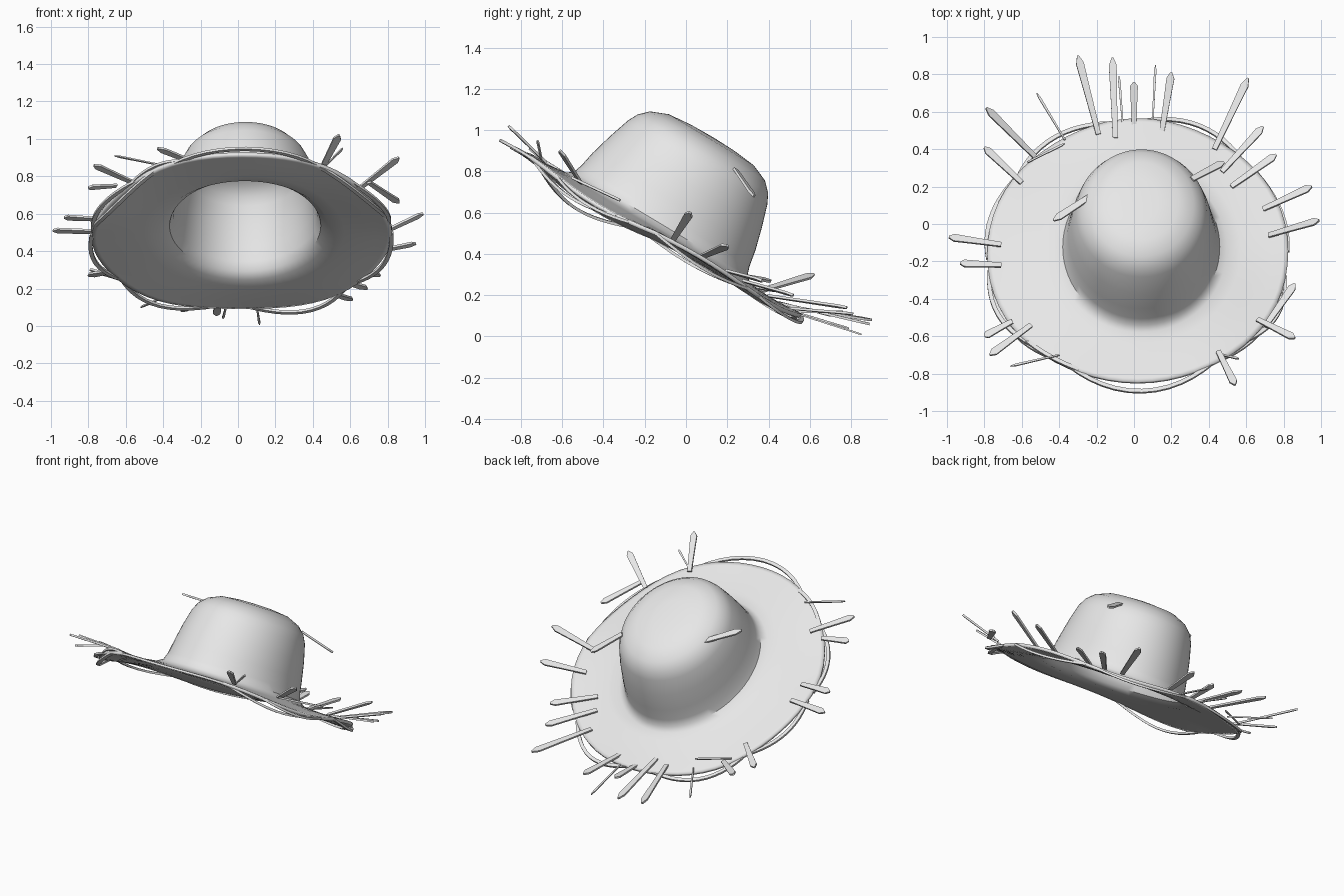
import bpy, bmesh, math
from mathutils import Vector

if "Cube" in bpy.data.objects:
    bpy.data.objects.remove(bpy.data.objects["Cube"])

straw_mat = bpy.data.materials.new("straw grey")
straw_mat.diffuse_color = (0.8, 0.8, 0.8, 1)
straw_mat.use_nodes = True
straw_mat.node_tree.nodes["Principled BSDF"].inputs["Base Color"].default_value = straw_mat.diffuse_color

# Tilted hat frame: U runs along the brim to the back, N is the crown axis
TILT = math.radians(31)
ORIGIN = Vector((0.02, -0.13, 0.51))
U = Vector((0, math.cos(TILT), -math.sin(TILT)))
N = Vector((0, math.sin(TILT), math.cos(TILT)))


def place(x, v, h):
    return ORIGIN + Vector((x, 0, 0)) + U * v + N * h


def wave(a, r):
    """Sag of the brim towards its sides, strongest at the front quarters."""
    s, c = math.cos(a), math.sin(a)
    t = max(0, (r - 0.5) / 0.31) ** 1.3
    return t * (-0.035 * s * s - 0.07 * s * s * max(0, -c) + 0.025 * s * max(0, s) + 0.012 * math.sin(5 * a))


def plane_z(y):
    return ORIGIN.z - (y - ORIGIN.y) * math.tan(TILT)


def finish(name, bm, angle=40):
    bmesh.ops.recalc_face_normals(bm, faces=bm.faces[:])
    me = bpy.data.meshes.new(name)
    bm.to_mesh(me)
    bm.free()
    me.materials.append(straw_mat)
    ob = bpy.data.objects.new(name, me)
    bpy.context.collection.objects.link(ob)
    bpy.ops.object.select_all(action='DESELECT')
    ob.select_set(True)
    bpy.context.view_layer.objects.active = ob
    bpy.ops.object.shade_smooth_by_angle(angle=math.radians(angle))
    return ob


# Crown and brim: one lofted shell (half width, half depth, height)
RINGS = [(0.10, 0.12, 0.522), (0.20, 0.24, 0.51), (0.28, 0.325, 0.475), (0.325, 0.37, 0.43),
         (0.35, 0.395, 0.38), (0.375, 0.43, 0.27), (0.392, 0.46, 0.16), (0.405, 0.475, 0.08),
         (0.42, 0.49, 0.035), (0.46, 0.52, 0.012), (0.54, 0.585, 0.004), (0.63, 0.66, 0.0),
         (0.72, 0.735, 0.0), (0.78, 0.79, 0.002), (0.805, 0.815, 0.002)]
SEG = 64
bm = bmesh.new()
top = bm.verts.new(place(0.01, -0.01, 0.525))
prev = None
for rx, ry, h in RINGS:
    shift = 0.02 * (1 - min(1, max(0, (rx - 0.4) / 0.3)))
    ring = []
    for i in range(SEG):
        a = 2 * math.pi * i / SEG
        ring.append(bm.verts.new(place(rx * math.cos(a) + shift, ry * math.sin(a) - 0.012, h + wave(a, rx))))
    for i in range(SEG):
        j = (i + 1) % SEG
        if prev:
            bm.faces.new((prev[i], ring[i], ring[j], prev[j]))
        else:
            bm.faces.new((top, ring[i], ring[j]))
    prev = ring
hat = finish("hat_shell", bm)
mod = hat.modifiers.new("thickness", 'SOLIDIFY')
mod.thickness = 0.02
mod.offset = -1


# Flat tapering straw along a list of points
def add_ribbon(bm, pts, widths, thick):
    prev = None
    for k, p in enumerate(pts):
        d = (pts[min(k + 1, len(pts) - 1)] - pts[max(k - 1, 0)]).normalized()
        side = d.cross(N).normalized()
        up = side.cross(d).normalized()
        w = widths[k] / 2
        ring = [bm.verts.new(p + side * w * a + up * thick / 2 * b)
                for a, b in ((-1, -1), (1, -1), (1, 1), (-1, 1))]
        if prev:
            for i in range(4):
                j = (i + 1) % 4
                bm.faces.new((prev[i], prev[j], ring[j], ring[i]))
        else:
            bm.faces.new(ring[::-1])
        prev = ring
    bm.faces.new(prev)


# Loose straws: base x, y, tip x, y, z
WIDE = [(-.19, .48, -.30, .90, .08), (-.10, .46, -.115, .89, .06), (0, .53, 0, .76, .12),
        (.15, .50, .20, .81, .11), (-.53, .36, -.79, .62, .30), (-.60, .22, -.80, .41, .27),
        (.43, .40, .61, .78, .14), (.47, .28, .69, .52, .20), (.52, .20, .76, .37, .27),
        (.69, .08, .95, .20, .44), (.72, -.06, .99, .02, .60), (-.71, -.11, -.99, -.07, .51),
        (-.71, -.22, -.93, -.21, .58), (-.55, -.54, -.77, -.70, .86), (-.65, -.52, -.80, -.60, .74),
        (.45, -.68, .54, -.86, 1.02), (.66, -.51, .86, -.61, .90), (.70, -.55, .86, -.32, .66)]
THIN = [(.10, .55, .115, .85, .01), (-.06, .53, -.08, .79, .04), (-.37, .45, -.52, .70, .10),
        (-.40, -.70, -.66, -.76, .91), (-.57, .33, -.37, .43, .22), (.47, -.70, .56, -.72, .95)]
bm = bmesh.new()
for group, width, thick in ((WIDE, 0.038, 0.012), (THIN, 0.012, 0.008)):
    for bx, by, tx, ty, tz in group:
        a, b = Vector((bx, by, plane_z(by) + 0.005)), Vector((tx, ty, tz))
        add_ribbon(bm, [a, a.lerp(b, 0.5), a.lerp(b, 0.9), b],
                   [width * 0.7, width * 0.9, width * 1.1, width * 0.25], thick)
# Straws poking out of the crown
for a, b in (((.31, .24, .81), (.48, .33, .68)), ((-.23, .15, .87), (-.43, .02, .95))):
    a, b = Vector(a), Vector(b)
    add_ribbon(bm, [a, a.lerp(b, 0.85), b], [0.03, 0.04, 0.012], 0.012)
finish("loose_straws", bm, 20)

# Frayed strands that bow away from the rim: start angle, end angle, bulge, drop
STRANDS = [(100, 142, .05, -.01), (145, 182, .02, -.03), (187, 225, .03, .0), (243, 300, .07, .0),
           (47, 88, .06, -.02), (318, 350, .03, -.02), (222, 248, .01, .02), (0, 40, .01, -.04),
           (190, 235, .0, -.05), (300, 345, .0, -.04)]
bm = bmesh.new()
for a0, a1, bulge, drop in STRANDS:
    pts = []
    for k in range(13):
        t = k / 12
        a = math.radians(a0 + (a1 - a0) * t)
        s = math.sin(math.pi * t)
        r = 0.80 + bulge * s
        pts.append(place(r * math.cos(a), r * math.sin(a) - 0.01, -0.008 + wave(a, 0.8) + drop * s))
    add_ribbon(bm, pts, [0.022] * 13, 0.014)
finish("rim_strands", bm)
